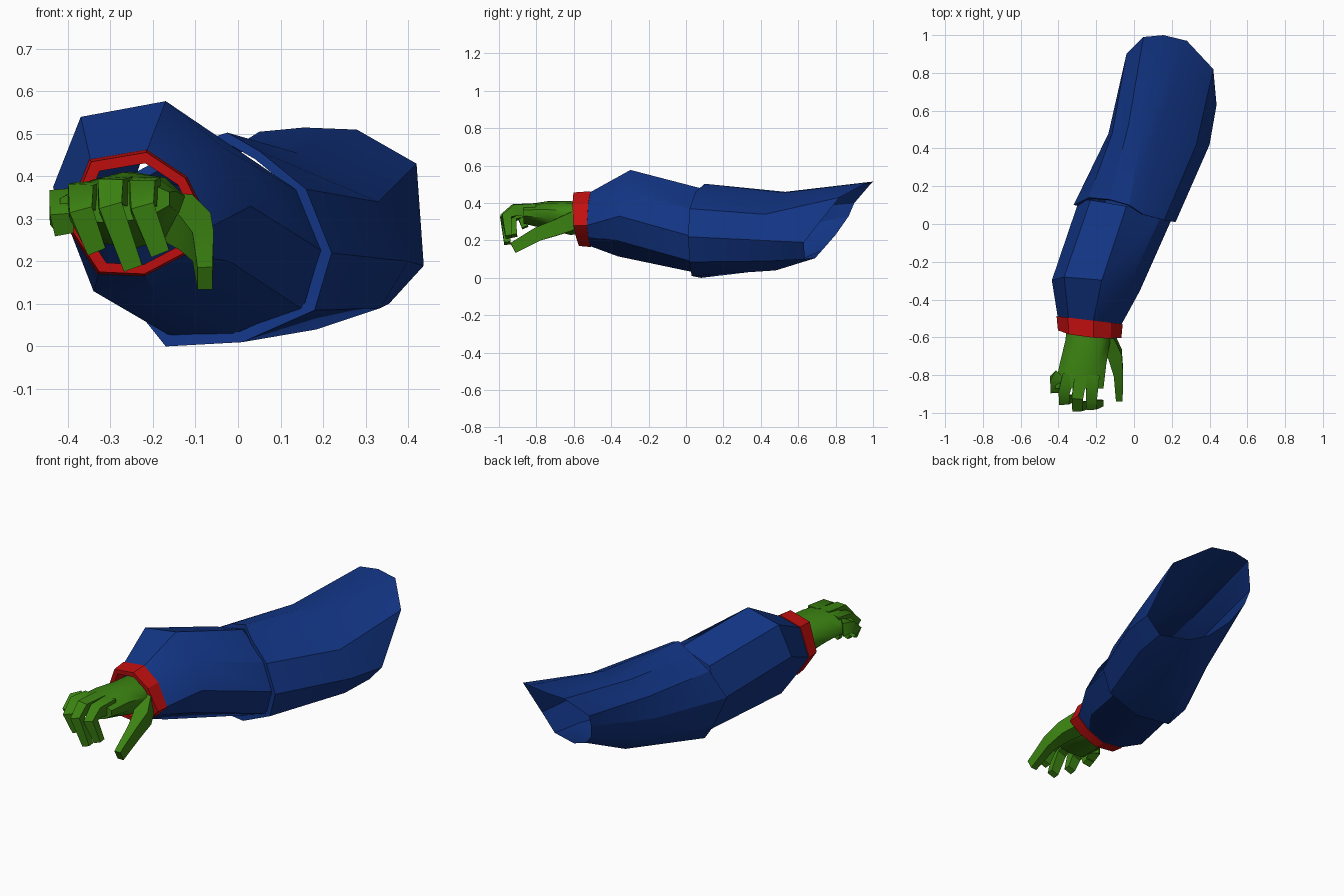
import bpy, bmesh, math
from mathutils import Vector

default_cube = bpy.data.objects.get("Cube")
if default_cube:
    bpy.data.objects.remove(default_cube, do_unlink=True)


def make_material(name, colour):
    material = bpy.data.materials.new(name)
    material.use_nodes = True
    material.diffuse_color = (*colour, 1)
    shader = next(n for n in material.node_tree.nodes if n.type == 'BSDF_PRINCIPLED')
    shader.inputs["Base Color"].default_value = (*colour, 1)
    shader.inputs["Roughness"].default_value = 0.8
    return material


blue = make_material("sleeve blue", (0.006, 0.035, 0.23))
red = make_material("cuff red", (0.55, 0.005, 0.005))
green = make_material("skin green", (0.045, 0.23, 0.006))


def loft(name, rings, material, cap_start=False, cap_end=False, closed=False, angle=30):
    """Skin a list of equal-length point rings into one object."""
    bm = bmesh.new()
    loops = [[bm.verts.new(point) for point in ring] for ring in rings]
    pairs = list(zip(loops, loops[1:]))
    if closed:
        pairs.append((loops[-1], loops[0]))
    for first, second in pairs:
        count = len(first)
        for i in range(count):
            j = (i + 1) % count
            bm.faces.new((first[i], first[j], second[j], second[i]))
    if cap_start:
        bm.faces.new(loops[0][::-1])
    if cap_end:
        bm.faces.new(loops[-1])
    bmesh.ops.recalc_face_normals(bm, faces=bm.faces)
    mesh = bpy.data.meshes.new(name)
    bm.to_mesh(mesh)
    bm.free()
    mesh.materials.append(material)
    mesh.shade_smooth()
    mesh.set_sharp_from_angle(angle=math.radians(angle))
    obj = bpy.data.objects.new(name, mesh)
    bpy.context.collection.objects.link(obj)
    return obj


def shrink(ring, factor):
    """Scale a ring about its own middle."""
    middle = sum((Vector(p) for p in ring), Vector()) / len(ring)
    return [middle + (Vector(p) - middle) * factor for p in ring]


def on_plane(profile, y, slope_x, slope_z):
    """Place an x-z profile on a tilted plane that crosses its middle at y."""
    mid_x = sum(p[0] for p in profile) / len(profile)
    mid_z = sum(p[1] for p in profile) / len(profile)
    return [(x, y + slope_x * (x - mid_x) + slope_z * (z - mid_z), z) for x, z in profile]


# Profiles run clockwise from the top left corner
cuff_profile = [(-.35, .44), (-.215, .463), (-.12, .4), (-.06, .28),
                (-.125, .215), (-.22, .165), (-.33, .17), (-.41, .29)]
bulge_profile = [(-.37, .54), (-.17, .577), (-.03, .465), (.03, .33),
                 (-.02, .2), (-.19, .115), (-.34, .13), (-.435, .375)]
elbow_profile = [(-.23, .43), (-.04, .475), (.15, .36), (.205, .22),
                 (.155, .085), (0, .025), (-.16, .025), (-.29, .25)]

# Forearm sleeve
cuff_back = on_plane(cuff_profile, -.51, -.12, 0)
forearm_rings = [shrink(cuff_back, .97),
                 on_plane(bulge_profile, -.33, -.11, .15),
                 on_plane(elbow_profile, .08, -.18, .05)]
loft("forearm_sleeve", forearm_rings, blue)

# Cuff band
cuff_front = on_plane(cuff_profile, -.585, -.12, -.1)
loft("cuff", [cuff_back, shrink(cuff_front, .96), shrink(cuff_front, .8),
              shrink(cuff_back, .8)], red, closed=True, angle=20)

# Upper sleeve with a turned-in front rim and a slanted open shoulder end
elbow_ring = [(-.24, .14, .41), (-.13, .13, .47), (-.025, .1, .503), (.05, .05, .46),
              (.16, .02, .37), (.22, .01, .22), (.18, .02, .085), (.01, .03, .01),
              (-.17, .08, 0), (-.25, .12, .1), (-.32, .1, .27)]
middle_ring = [(-.115, .48, .37), (-.03, .52, .455), (.05, .53, .46), (.14, .52, .455),
               (.33, .42, .34), (.4, .42, .2), (.335, .45, .09), (.185, .48, .04),
               (.02, .5, .05), (-.08, .5, .13), (-.135, .48, .25)]
shoulder_ring = [(-.04, .9, .4), (.05, .99, .505), (.155, 1, .515), (.28, .97, .51),
                 (.42, .82, .43), (.437, .63, .19), (.355, .635, .1), (.2, .69, .105),
                 (.1, .73, .15), (.02, .8, .23), (-.03, .87, .33)]
loft("upper_sleeve", [shrink(elbow_ring, .9), elbow_ring, middle_ring, shoulder_ring],
     blue, angle=25)


# Hand
def oval(x, y, z, half_width, half_height, sides=10):
    ring = []
    for i in range(sides):
        turn = math.tau * (i + .5) / sides
        ring.append((x + half_width * math.cos(turn), y,
                     z + half_height * math.sin(turn) + .06 * half_width * math.cos(turn)))
    return ring


palm_rings = [oval(-.24, -.5, .32, .115, .085), oval(-.245, -.62, .32, .125, .09),
              oval(-.27, -.74, .335, .13, .075), oval(-.29, -.87, .34, .135, .05)]
loft("palm", palm_rings, green, cap_start=True, cap_end=True, angle=50)


def finger(name, path, widths, heights):
    """Box-section tube that follows a path."""
    points = [Vector(p) for p in path]
    rings = []
    for i, point in enumerate(points):
        ahead = points[min(i + 1, len(points) - 1)]
        behind = points[max(i - 1, 0)]
        along = (ahead - behind).normalized()
        side = (Vector((1, 0, 0)) - along * along.x).normalized()
        up = along.cross(side)
        w, h = widths[i] / 2, heights[i] / 2
        rings.append([point + side * w * a + up * h * b
                      for a, b in ((-1, -1), (1, -1), (1, 1), (-1, 1))])
    loft(name, rings, green, cap_start=True, cap_end=True, angle=40)


# Curled fingers: knuckle x, knuckle z, reach in y, sideways drift, tip z
curls = {"little_finger": (-.39, .335, -.885, -.025, .27),
         "ring_finger": (-.345, .35, -.945, -.025, .225),
         "middle_finger": (-.28, .362, -.98, -.02, .185),
         "index_finger": (-.215, .36, -.972, -.01, .22)}
for name, (x, z, reach, drift, tip) in curls.items():
    lean = .5 * (z - tip) * (.2 if name == "little_finger" else .6)
    finger(name, [(x, -.8, z), (x + drift, reach + .06, z + .002),
                  (x + drift, reach + .012, z - .035),
                  (x + drift + lean, reach + .025, tip)],
           [.066, .06, .055, .045], [.075, .06, .05, .035])

# Thumb
finger("thumb", [(-.16, -.58, .315), (-.1, -.69, .27), (-.082, -.79, .235),
                 (-.078, -.925, .16)],
       [.09, .075, .05, .035], [.1, .085, .075, .06])
